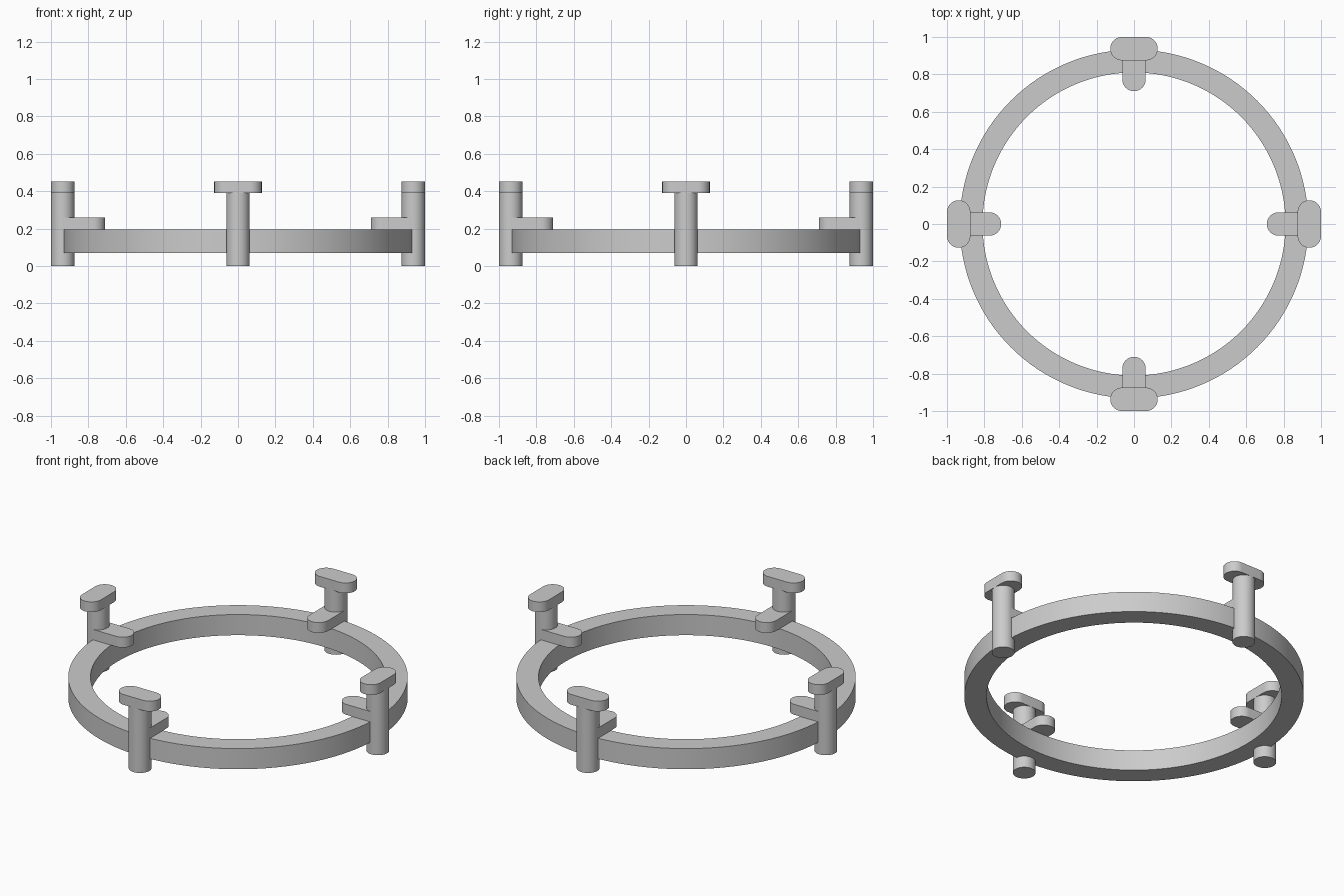
import bpy, bmesh, math
from mathutils import Matrix

if "Cube" in bpy.data.objects:
    bpy.data.objects.remove(bpy.data.objects["Cube"])

grey = bpy.data.materials.new("plain grey")
grey.diffuse_color = (0.6, 0.6, 0.6, 1)
grey.use_nodes = True
grey.node_tree.nodes["Principled BSDF"].inputs["Base Color"].default_value = grey.diffuse_color

R_POST, POST_AT = 0.0625, 0.9375


def finish(name, bm, turn=0.0):
    bmesh.ops.recalc_face_normals(bm, faces=bm.faces)
    bm.transform(Matrix.Rotation(turn, 4, 'Z'))
    mesh = bpy.data.meshes.new(name)
    bm.to_mesh(mesh)
    bm.free()
    mesh.materials.append(grey)
    ob = bpy.data.objects.new(name, mesh)
    bpy.context.collection.objects.link(ob)
    bpy.ops.object.select_all(action='DESELECT')
    ob.select_set(True)
    bpy.context.view_layer.objects.active = ob
    bpy.ops.object.shade_smooth_by_angle(angle=math.radians(30))
    return ob


def arc(cx, cy, r, a0, a1, n):
    return [(cx + r * math.cos(a0 + (a1 - a0) * i / n),
             cy + r * math.sin(a0 + (a1 - a0) * i / n)) for i in range(n + 1)]


def prism(name, outline, z0, z1, turn):
    bm = bmesh.new()
    face = bm.faces.new([bm.verts.new((x, y, z0)) for x, y in outline])
    new = bmesh.ops.extrude_face_region(bm, geom=[face], use_keep_orig=True)["geom"]
    top = [v for v in new if isinstance(v, bmesh.types.BMVert)]
    bmesh.ops.translate(bm, verts=top, vec=(0, 0, z1 - z0))
    return finish(name, bm, turn)


# Ring: rectangular section around the z axis
N = 128
bm = bmesh.new()
section = [(0.81, 0.07), (0.932, 0.07), (0.932, 0.195), (0.81, 0.195)]
loops = [[bm.verts.new((r * math.cos(2 * math.pi * i / N), r * math.sin(2 * math.pi * i / N), z))
          for i in range(N)] for r, z in section]
for k in range(4):
    a, b = loops[k], loops[(k + 1) % 4]
    for i in range(N):
        j = (i + 1) % N
        bm.faces.new((a[i], a[j], b[j], b[i]))
finish("ring", bm)

# Four posts, each with an inward support tab and a crosswise cap
H = math.pi / 2
post = arc(POST_AT, 0, R_POST, 0, 4 * H, 48)[:-1]
tab = arc(0.7725, 0, R_POST, H, 3 * H, 24) + [(POST_AT, -R_POST), (POST_AT, R_POST)]
cap = arc(POST_AT, 0.0645, R_POST, 0, 2 * H, 24) + arc(POST_AT, -0.0645, R_POST, 2 * H, 4 * H, 24)
for i, side in enumerate(("right", "back", "left", "front")):
    prism(side + "_post", post, 0, 0.39, i * H)
    prism(side + "_support_tab", tab, 0.195, 0.258, i * H)
    prism(side + "_cap", cap, 0.39, 0.452, i * H)
